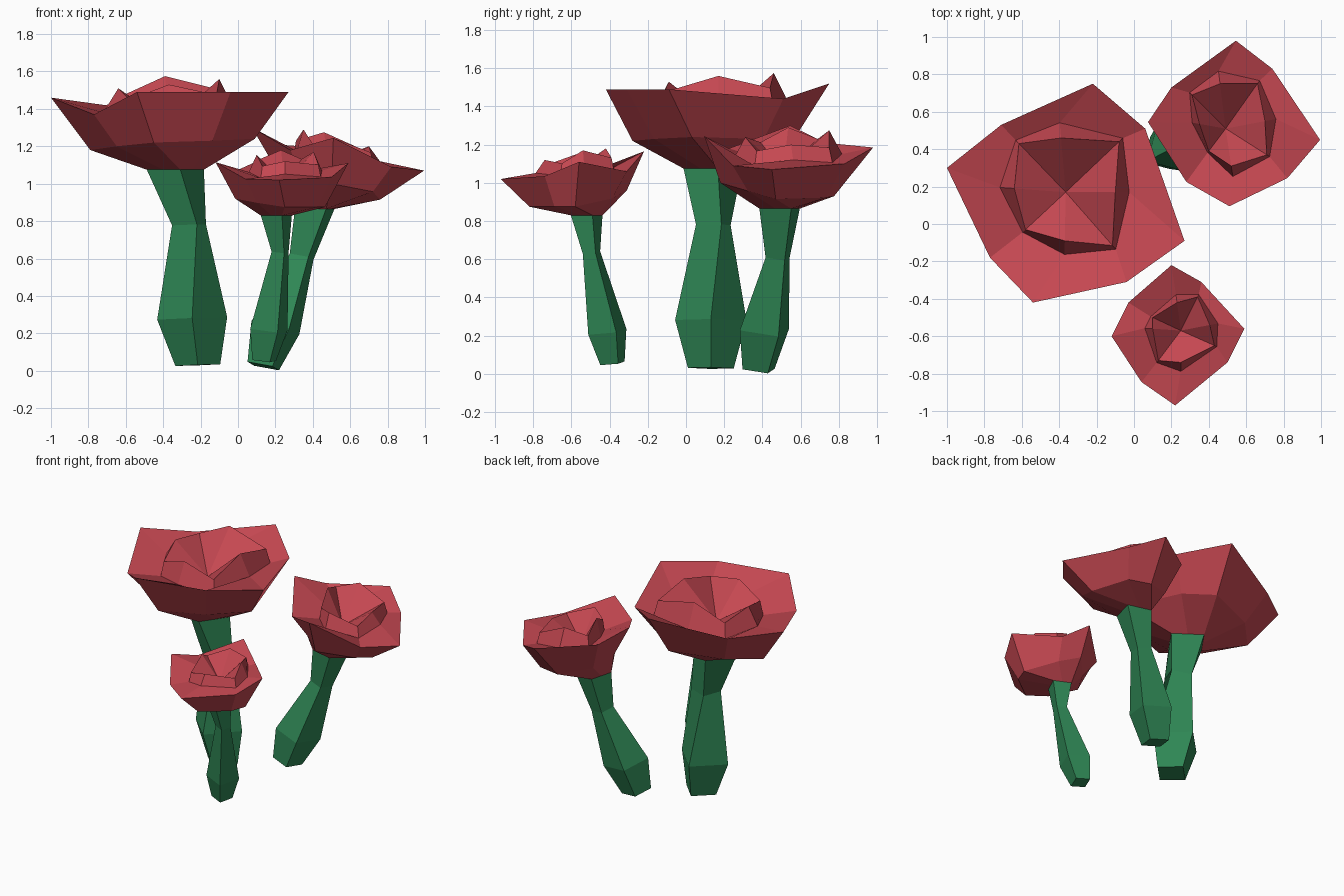
import bpy, math
from mathutils import Vector as V

if "Cube" in bpy.data.objects:
    bpy.data.objects.remove(bpy.data.objects["Cube"])


def material(name, rgb):
    m = bpy.data.materials.new(name)
    m.diffuse_color = (*rgb, 1)
    m.use_nodes = True
    m.node_tree.nodes["Principled BSDF"].inputs["Base Color"].default_value = m.diffuse_color
    return m


RED = material("petal red", (0.56, 0.064, 0.083))
GREEN = material("stem green", (0.028, 0.24, 0.09))


def loft(name, rings, mat, start=None, end=None):
    """Skin a stack of equal rings; start adds a flat cap, end is the point of a fan cap."""
    n = len(rings[0])
    verts = [tuple(p) for r in rings for p in r]
    faces = []
    for k in range(len(rings) - 1):
        a, b = k * n, (k + 1) * n
        for i in range(n):
            j = (i + 1) % n
            faces.append((a + i, a + j, b + j, b + i))
    if start:
        faces.append(tuple(reversed(range(n))))
    if end is not None:
        c = len(verts)
        verts.append(tuple(end))
        last = (len(rings) - 1) * n
        faces += [(last + i, last + (i + 1) % n, c) for i in range(n)]
    me = bpy.data.meshes.new(name)
    me.from_pydata(verts, [], faces)
    me.materials.append(mat)
    me.update()
    ob = bpy.data.objects.new(name, me)
    bpy.context.collection.objects.link(ob)
    return ob


def weave(tips, mids):
    return [p for pair in zip(tips, mids) for p in pair]


def flower(name, size, stem, under, rim, tips, corners, heart):
    # square stem, each level: x, y, z, radius, turn in degrees
    s0, s2 = V(stem[0][:3]), V(stem[2][:3])
    lean = (s2 - s0) / (s2.z - s0.z) * 0.6
    levels = []
    for k, (x, y, z, r, turn) in enumerate(stem):
        ring = []
        for i in range(4):
            t = math.radians(turn + 90 * i)
            dx, dy = r * math.cos(t), r * math.sin(t)
            tilt = 0 if k == 3 else lean.x * dx + lean.y * dy
            ring.append(V((x + dx, y + dy, z - tilt)))
        levels.append(ring)
    loft(name + "_stem", levels, GREEN, start=True)

    # blossom rings run east, north-east, north ... around the heart
    heart = V(heart)
    rim, under, tips = [[V(p) for p in q] for q in (rim, under, tips)]

    def scaled(p, f, z):
        return V((heart.x + (p[0] - heart.x) * f, heart.y + (p[1] - heart.y) * f, z))

    def between(ring, i):
        return (ring[i].z + ring[(i + 1) % 4].z) / 2

    top = levels[-1]
    base = weave(top, [(top[i] + top[(i + 1) % 4]) / 2 for i in range(4)])
    belly = weave(under, [scaled(c, 0.7, between(under, i))
                          for i, c in enumerate(rim[1::2])])
    # bud edge and the valley between bud and outer petals
    edge = [V((x, y, between(tips, i) - 0.07 * size)) for i, (x, y) in enumerate(corners)]
    low = [scaled(p, 1.07, p.z - 0.105 * size) for p in edge]
    valley = weave([scaled(t, 1.28, between(low, i - 1) + 0.03 * size)
                    for i, t in enumerate(tips)], low)
    loft(name + "_blossom", [base, belly, rim, valley, weave(tips, edge)], RED, end=heart)


# tall flower
flower("tall", 1.0,
       stem=[(-.215, .13, .03, .12, 0), (-.245, .13, .28, .187, 0),
             (-.262, .143, .78, .1, 25), (-.335, .14, 1.075, .155, 10)],
       under=[(.09, .03, 1.24), (-.25, .56, 1.22), (-.79, .23, 1.18), (-.45, -.28, 1.22)],
       rim=[(.27, -.09, 1.49), (.06, .51, 1.44), (-.22, .75, 1.52), (-.71, .53, 1.42),
            (-1, .3, 1.46), (-.77, -.18, 1.37), (-.54, -.42, 1.49), (-.04, -.31, 1.49)],
       tips=[(-.1, .17, 1.56), (-.39, .46, 1.575), (-.64, .19, 1.51), (-.37, -.09, 1.53)],
       corners=[(-.08, .44), (-.615, .43), (-.58, -.03), (-.115, -.115)],
       heart=(-.365, .17, 1.32))

# small front flower
flower("front", 0.62,
       stem=[(.14, -.385, .055, .07, 25), (.165, -.412, .22, .11, 25),
             (.225, -.495, .635, .05, 25), (.205, -.52, .83, .088, 20)],
       under=[(.465, -.58, .875), (.2, -.31, .96), (-.015, -.6, .92), (.25, -.82, .875)],
       rim=[(.59, -.56, 1.11), (.36, -.31, 1.06), (.2, -.22, 1.165), (-.03, -.42, 1.06),
            (-.12, -.6, 1.115), (.04, -.845, 1.025), (.22, -.97, 1.02), (.5, -.74, 1.035)],
       tips=[(.405, -.54, 1.17), (.23, -.42, 1.18), (.1, -.56, 1.155), (.25, -.74, 1.12)],
       corners=[(.34, -.39), (.1, -.5), (.13, -.73), (.43, -.65)],
       heart=(.25, -.57, 1.0))

# leaning back flower
flower("back", 0.75,
       stem=[(.135, .38, .025, .097, 30), (.2, .41, .23, .148, 30),
             (.34, .48, .61, .073, 30), (.41, .49, .865, .122, 30)],
       under=[(.76, .47, .915), (.5, .775, .93), (.22, .52, 1.05), (.5, .18, 1.0)],
       rim=[(.995, .45, 1.07), (.74, .83, 1.1), (.545, .98, 1.185), (.2, .73, 1.21),
            (.075, .545, 1.3), (.28, .225, 1.18), (.51, .095, 1.245), (.82, .245, 1.09)],
       tips=[(.7, .55, 1.2), (.46, .75, 1.275), (.35, .535, 1.29), (.52, .31, 1.24)],
       corners=[(.66, .75), (.31, .69), (.4, .39), (.71, .37)],
       heart=(.49, .51, 1.06))
